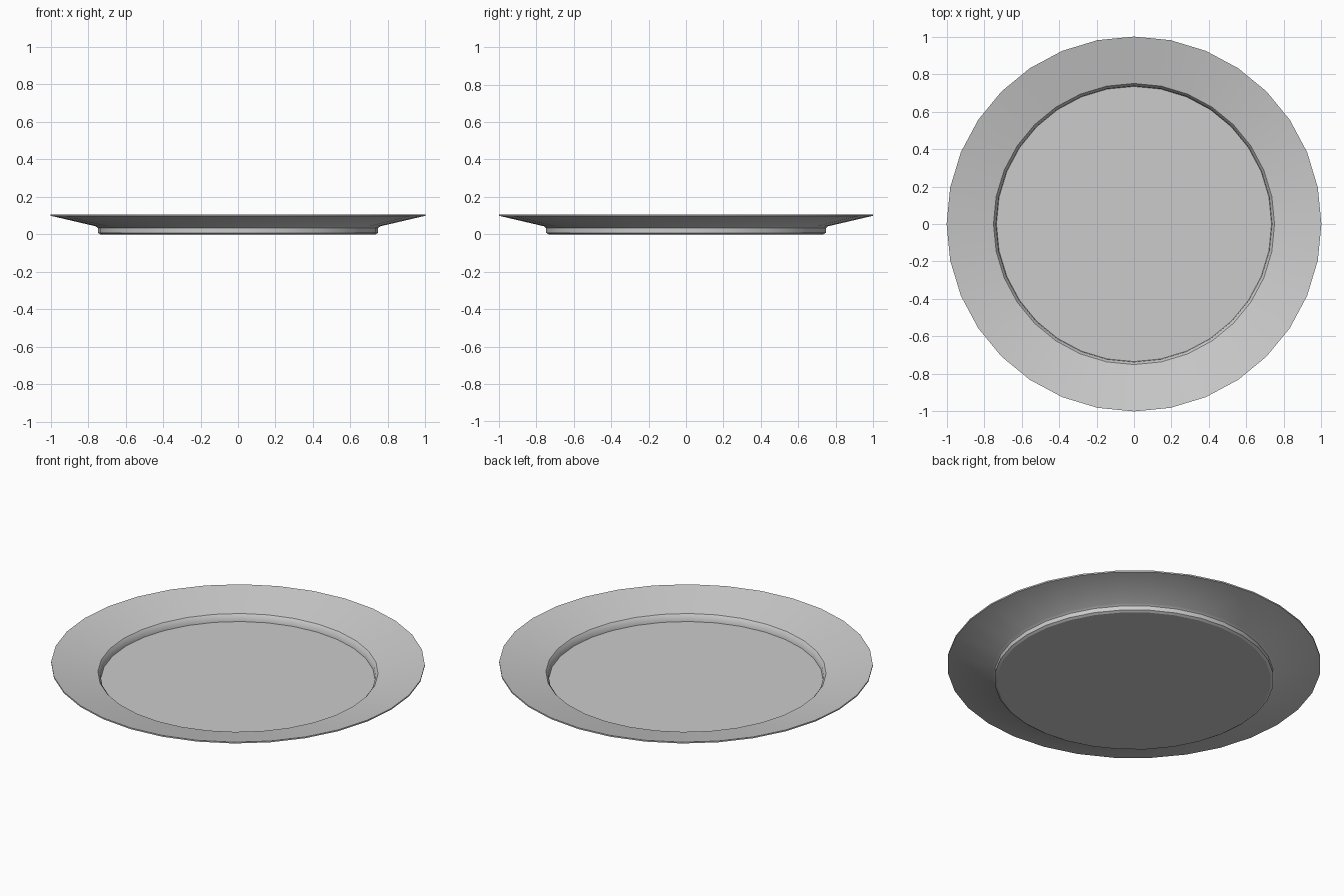
import bpy
import bmesh
from math import cos, sin, pi, radians

cube = bpy.data.objects.get("Cube")
if cube:
    bpy.data.objects.remove(cube, do_unlink=True)

SIDES = 32

# Plain grey ceramic
grey = bpy.data.materials.new("grey_ceramic")
colour = (0.6, 0.6, 0.6, 1)
grey.diffuse_color = colour
grey.use_nodes = True
grey.node_tree.nodes["Principled BSDF"].inputs["Base Color"].default_value = colour

# Cross-section as (radius, height), from the underside out to the rim and back in
profile = [
    (0.735, 0.0), (0.748, 0.008),      # foot
    (0.748, 0.033), (0.76, 0.043),     # foot shoulder
    (1.0, 0.099), (1.0, 0.107),        # rim edge
    (0.75, 0.051), (0.737, 0.034),     # inner shoulder
    (0.734, 0.011),                    # edge of the well
]


def lathe(name, points, material):
    """Spin a profile round the z axis and close both ends with flat discs."""
    bm = bmesh.new()
    rings = [[bm.verts.new((r * cos(2 * pi * i / SIDES), r * sin(2 * pi * i / SIDES), z))
              for i in range(SIDES)] for r, z in points]
    for low, high in zip(rings, rings[1:]):
        for i in range(SIDES):
            j = (i + 1) % SIDES
            bm.faces.new((low[i], low[j], high[j], high[i]))
    bm.faces.new(rings[0][::-1])
    bm.faces.new(rings[-1])
    bmesh.ops.recalc_face_normals(bm, faces=bm.faces)
    mesh = bpy.data.meshes.new(name)
    bm.to_mesh(mesh)
    bm.free()
    mesh.materials.append(material)
    obj = bpy.data.objects.new(name, mesh)
    bpy.context.collection.objects.link(obj)
    return obj


# Dinner plate, smooth round the rim with crisp shoulders
plate = lathe("plate", profile, grey)
bpy.ops.object.select_all(action="DESELECT")
plate.select_set(True)
bpy.context.view_layer.objects.active = plate
bpy.ops.object.shade_smooth_by_angle(angle=radians(30))
